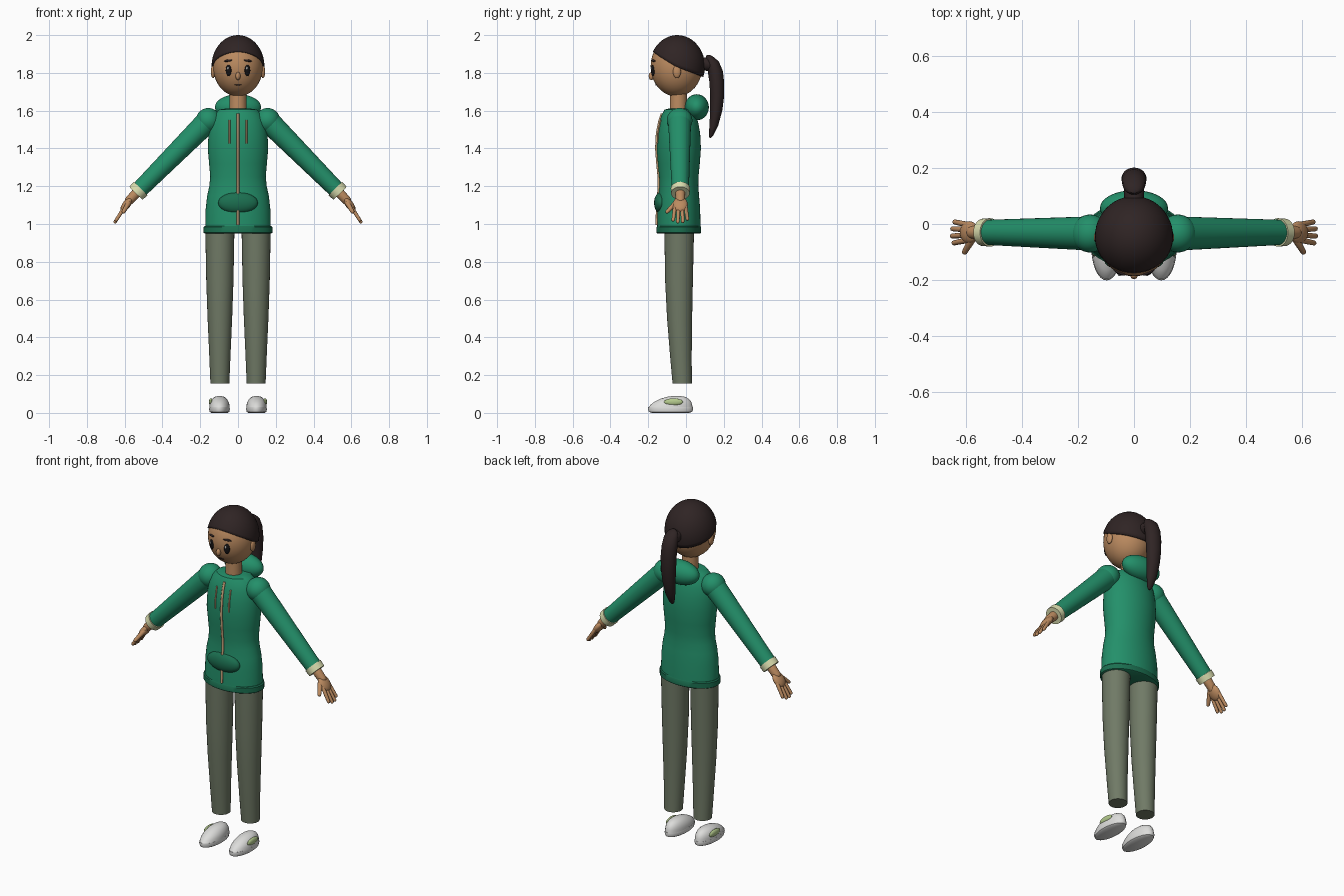
import bpy, bmesh, math
from mathutils import Vector, Matrix

if "Cube" in bpy.data.objects:
    bpy.data.objects.remove(bpy.data.objects["Cube"])


def material(name, hexcode):
    m = bpy.data.materials.new(name)
    c = [int(hexcode[i:i + 2], 16) / 255 for i in (0, 2, 4)]
    m.diffuse_color = [v / 12.92 if v < 0.04045 else ((v + 0.055) / 1.055) ** 2.4 for v in c] + [1]
    m.use_nodes = True
    m.node_tree.nodes["Principled BSDF"].inputs["Base Color"].default_value = m.diffuse_color
    return m


SKIN = material("skin", "BC8B60")
HAIR = material("dark_brown", "2F2424")
GREEN = material("jacket_green", "23906A")
DEEP = material("deep_green", "1B6F50")
GREY = material("trouser_grey_green", "707A66")
WHITE = material("shoe_white", "DDDDDB")
CREAM = material("cuff_cream", "DCDFB0")
PALE = material("pale_green", "B5CB8E")
TAN = material("zip_tan", "C9A57C")
BLACK = material("eye_black", "141214")


def finish(name, bm, mat, angle=40):
    bmesh.ops.recalc_face_normals(bm, faces=bm.faces)
    me = bpy.data.meshes.new(name)
    bm.to_mesh(me)
    bm.free()
    me.materials.append(mat)
    me.shade_smooth()
    me.set_sharp_from_angle(angle=math.radians(angle))
    ob = bpy.data.objects.new(name, me)
    bpy.context.collection.objects.link(ob)
    return ob


def loft(name, rings, mat, u=(1, 0, 0), v=(0, 1, 0), n=32):
    """Skin elliptical rings (centre, radius along u, radius along v)."""
    bm = bmesh.new()
    u, v = Vector(u), Vector(v)
    loops = []
    for c, ru, rv in rings:
        angles = [2 * math.pi * i / n for i in range(n)]
        loops.append([bm.verts.new(Vector(c) + u * ru * math.cos(a) + v * rv * math.sin(a)) for a in angles])
    for a, b in zip(loops, loops[1:]):
        for i in range(n):
            bm.faces.new((a[i], a[(i + 1) % n], b[(i + 1) % n], b[i]))
    bm.faces.new(loops[0])
    bm.faces.new(loops[-1])
    return finish(name, bm, mat)


def limb(name, p, q, r1, r2, mat, rounded=True, n=24):
    """Tapered rod from p to q, with optional rounded ends."""
    p, q = Vector(p), Vector(q)
    d = (q - p).normalized()
    u = d.orthogonal().normalized()
    rings = [(p, r1, r1), (q, r2, r2)]
    if rounded:
        steps = [math.radians(t) for t in (85, 60, 40, 20)]
        start = [(p - d * r1 * math.sin(t), r1 * math.cos(t), r1 * math.cos(t)) for t in steps]
        end = [(q + d * r2 * math.sin(t), r2 * math.cos(t), r2 * math.cos(t)) for t in reversed(steps)]
        rings = start + rings + end
    return loft(name, rings, mat, u, d.cross(u), n)


def ball(name, c, r, mat, rot=None, seg=32):
    bm = bmesh.new()
    bmesh.ops.create_uvsphere(bm, u_segments=seg, v_segments=seg // 2, radius=1)
    m = Matrix.Translation(c) @ (rot or Matrix()) @ Matrix.Diagonal((*r, 1))
    bmesh.ops.transform(bm, matrix=m, verts=bm.verts)
    return finish(name, bm, mat)


# Head and neck
HC, HR = Vector((0, -0.05, 1.835)), Vector((0.132, 0.137, 0.16))
ball("head", HC, HR, SKIN, seg=40)
limb("neck", (0, -0.04, 1.56), (0, -0.04, 1.72), 0.047, 0.044, SKIN, False)


def face_y(x, z):
    return HC.y - HR.y * math.sqrt(1 - (x / HR.x) ** 2 - ((z - HC.z) / HR.z) ** 2)


# Hair cap: its edge is high at the forehead and low at the nape
bm = bmesh.new()
N, M = 48, 14
grid = []
for j in range(1, M + 1):
    row = []
    for i in range(N):
        a = 2 * math.pi * i / N
        back = math.sin(a)
        edge = math.radians(92 + (18 * back if back > 0 else 30 * back))
        t = edge * j / M
        row.append(bm.verts.new((0.14 * math.sin(t) * math.cos(a),
                                 -0.046 + 0.146 * math.sin(t) * back,
                                 1.835 + 0.165 * math.cos(t))))
    grid.append(row)
top = bm.verts.new((0, -0.046, 2.0))
for i in range(N):
    k = (i + 1) % N
    bm.faces.new((top, grid[0][i], grid[0][k]))
    for a, b in zip(grid, grid[1:]):
        bm.faces.new((a[i], b[i], b[k], a[k]))
hair = finish("hair_cap", bm, HAIR)
solid = hair.modifiers.new("thickness", "SOLIDIFY")
solid.thickness = 0.008
solid.offset = -1

# Ponytail
limb("ponytail_root", (0, 0.07, 1.85), (0, 0.125, 1.845), 0.034, 0.036, HAIR)
tail = [(0.118, 1.895, 0.012, 0.008), (0.125, 1.885, 0.028, 0.02), (0.14, 1.86, 0.04, 0.034),
        (0.155, 1.81, 0.044, 0.04), (0.163, 1.75, 0.045, 0.039), (0.165, 1.68, 0.043, 0.037),
        (0.16, 1.6, 0.037, 0.032), (0.147, 1.52, 0.028, 0.023), (0.133, 1.47, 0.016, 0.012),
        (0.128, 1.455, 0.005, 0.004)]
loft("ponytail", [((0, y, z), rx, ry) for y, z, rx, ry in tail], HAIR, n=24)

# Face
for s, side in ((-1, "right"), (1, "left")):
    def turned(x):
        return Matrix.Rotation(s * math.atan(x * 1.15 / 0.13), 4, "Z")
    x = 0.05
    ball("eye_" + side, (s * x, face_y(x, 1.813), 1.813), (0.016, 0.008, 0.03), BLACK, turned(x), 24)
    ball("eye_glint_" + side, (s * x - 0.003, face_y(x, 1.823) - 0.007, 1.825),
         (0.005, 0.003, 0.008), WHITE, turned(x), 12)
    bx = 0.052
    tilt = turned(bx) @ Matrix.Rotation(s * 0.12, 4, "Y")
    ball("brow_" + side, (s * bx, face_y(bx, 1.865), 1.865), (0.024, 0.006, 0.006), HAIR, tilt, 16)
    ball("ear_" + side, (s * 0.132, -0.048, 1.806), (0.012, 0.021, 0.034), SKIN, seg=20)
ball("nose", (0, face_y(0, 1.783) - 0.004, 1.783), (0.013, 0.014, 0.021), SKIN, seg=20)
ball("mouth", (0, face_y(0, 1.737), 1.737), (0.02, 0.005, 0.003), HAIR, seg=16)

# Jacket body: height, half width, half depth
CY = -0.038
body = [(1.612, 0.06, 0.05), (1.606, 0.1, 0.075), (1.58, 0.125, 0.09), (1.54, 0.145, 0.102),
        (1.48, 0.156, 0.113), (1.4, 0.16, 0.117), (1.32, 0.153, 0.111), (1.25, 0.147, 0.104),
        (1.2, 0.152, 0.103), (1.15, 0.163, 0.107), (1.08, 0.171, 0.113), (0.96, 0.174, 0.115)]
loft("jacket_body", [((0, CY, z), rx, ry) for z, rx, ry in body], GREEN, n=48)
hem = [(0.95, 0.176, 0.113), (0.954, 0.182, 0.118), (0.984, 0.182, 0.118), (0.99, 0.176, 0.113)]
loft("jacket_hem", [((0, CY, z), rx, ry) for z, rx, ry in hem], DEEP, n=48)
ball("hood", (0, 0.057, 1.618), (0.122, 0.064, 0.069), GREEN)
ball("front_pocket", (0, -0.135, 1.112), (0.105, 0.034, 0.056), DEEP)


def chest_y(x, z):
    for (z1, a1, b1), (z0, a0, b0) in zip(body, body[1:]):
        if z0 <= z <= z1:
            t = (z - z0) / (z1 - z0)
            a, b = a0 + (a1 - a0) * t, b0 + (b1 - b0) * t
            return CY - b * math.sqrt(1 - (x / a) ** 2)


def strip(name, x, z0, z1, r, mat):
    zs = [z0 + (z1 - z0) * i / 16 for i in range(17)]
    loft(name, [((x, chest_y(x, z) - 0.002, z), r, r) for z in zs], mat, n=10)


strip("zip", 0, 0.995, 1.585, 0.007, TAN)

for s, side in ((-1, "right"), (1, "left")):
    strip("hood_string_" + side, s * 0.045, 1.425, 1.55, 0.0045, TAN)

    # Sleeve and cuff
    shoulder, wrist = Vector((s * 0.157, -0.034, 1.548)), Vector((s * 0.525, -0.03, 1.178))
    d = (wrist - shoulder).normalized()
    ball("shoulder_" + side, shoulder, (0.066, 0.068, 0.066), GREEN)
    limb("sleeve_" + side, shoulder, wrist, 0.061, 0.045, GREEN, False, 32)
    limb("cuff_" + side, wrist - d * 0.014, wrist + d * 0.022, 0.051, 0.049, CREAM, False, 32)

    # Hand
    limb("wrist_" + side, wrist, (s * 0.575, -0.03, 1.125), 0.027, 0.024, SKIN)
    tilt = Matrix.Rotation(s * 0.64, 4, "Y")
    ball("palm_" + side, (s * 0.59, -0.03, 1.103), (0.021, 0.04, 0.048), SKIN, tilt.inverted(), 24)
    for i, reach in enumerate((0.88, 1.0, 0.98, 0.82)):
        off = i - 1.5
        p = Vector((s * 0.6, -0.03 + off * 0.019, 1.09))
        q = p + Vector((s * 0.05, off * 0.007, -0.078)) * reach
        limb(f"finger_{i + 1}_{side}", p, q, 0.0105, 0.009, SKIN, n=12)
    limb("thumb_" + side, (s * 0.58, -0.055, 1.11), (s * 0.606, -0.1, 1.065), 0.014, 0.01, SKIN, n=12)

    # Trouser leg
    leg = [(0.155, -0.02, 0.05), (0.3, -0.027, 0.056), (0.5, -0.034, 0.065),
           (0.7, -0.037, 0.072), (0.97, -0.036, 0.077)]
    loft("trouser_leg_" + side, [((s * 0.096, y, z), r, r * 1.02) for z, y, r in leg], GREY)

    # Shoe: sole, rounded upper and side patch
    sole = [(0.0, 0.044, 0.1), (0.006, 0.052, 0.115), (0.02, 0.055, 0.12), (0.03, 0.053, 0.118)]
    loft("shoe_sole_" + side, [((s * 0.098, -0.082, z), rx, ry) for z, rx, ry in sole], WHITE)
    upper = [(0.028, -0.082, 0.053, 0.117), (0.045, -0.077, 0.052, 0.109), (0.06, -0.069, 0.047, 0.096),
             (0.075, -0.06, 0.038, 0.074), (0.085, -0.053, 0.025, 0.048), (0.09, -0.05, 0.008, 0.016)]
    loft("shoe_upper_" + side, [((s * 0.098, y, z), rx, ry) for z, y, rx, ry in upper], WHITE)
    ball("shoe_patch_" + side, (s * 0.143, -0.066, 0.058), (0.011, 0.05, 0.019), PALE, seg=24)
